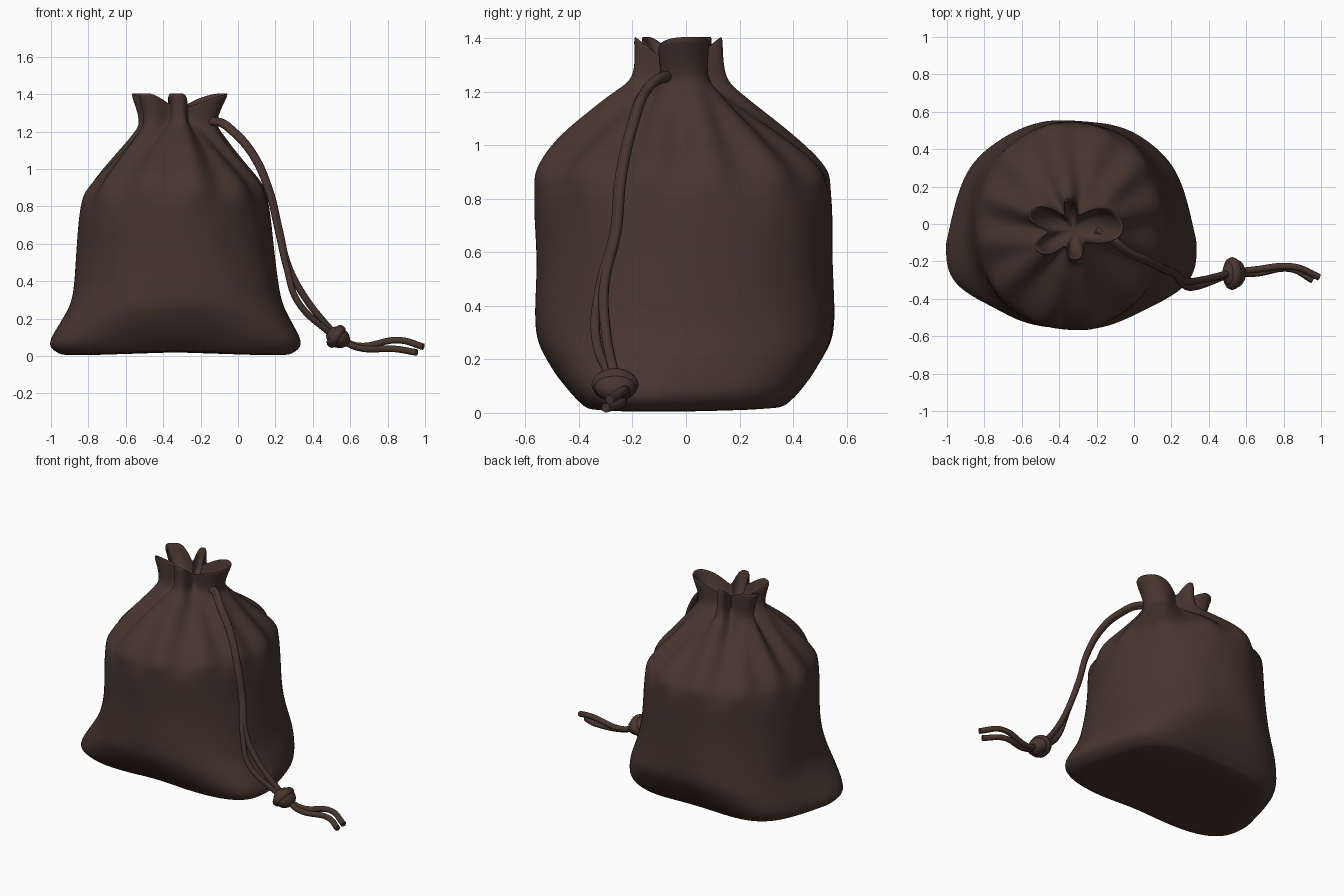
import bpy, bmesh, math
from mathutils import Vector

if "Cube" in bpy.data.objects:
    bpy.data.objects.remove(bpy.data.objects["Cube"])

leather = bpy.data.materials.new("dark brown leather")
leather.diffuse_color = (0.065, 0.036, 0.027, 1)
leather.use_nodes = True
leather.node_tree.nodes["Principled BSDF"].inputs["Base Color"].default_value = leather.diffuse_color
SEG = 160

# Pouch outline: z, x min, x max, y min, y max
KEYS = [
    (0.0, -0.93, 0.26, -0.37, 0.36),
    (0.06, -1.01, 0.34, -0.43, 0.42),
    (0.19, -0.945, 0.285, -0.515, 0.50),
    (0.31, -0.89, 0.235, -0.56, 0.55),
    (0.56, -0.86, 0.19, -0.56, 0.55),
    (0.82, -0.84, 0.165, -0.565, 0.54),
    (0.92, -0.79, 0.13, -0.555, 0.52),
    (1.04, -0.69, 0.03, -0.47, 0.40),
    (1.18, -0.57, -0.075, -0.30, 0.225),
    (1.26, -0.535, -0.11, -0.20, 0.15),
    (1.405, -0.592, -0.048, -0.195, 0.137),
]
# Gathered lobes of the mouth: direction and half width in degrees, reach
LOBES = [(12, 42, 1.0), (100, 17, 1.0), (155, 22, 1.1), (214, 22, 1.03), (272, 24, 1.0)]


def finish(obj, levels=0):
    obj.data.materials.append(leather)
    for p in obj.data.polygons:
        p.use_smooth = True
    if levels:
        m = obj.modifiers.new("smooth", "SUBSURF")
        m.levels = m.render_levels = levels


def spline(keys, steps):
    """Smooth rows through the key rows."""
    rows = []
    for i in range(len(keys) - 1):
        p0, p3 = keys[max(i - 1, 0)], keys[min(i + 2, len(keys) - 1)]
        for k in range(steps):
            t = k / steps
            rows.append([b + 0.5 * t * (c - a + t * (2 * a - 5 * b + 4 * c - d
                         + t * (3 * (b - c) + d - a)))
                         for a, b, c, d in zip(p0, keys[i], keys[i + 1], p3)])
    return rows + [list(keys[-1])]


def lobe(t):
    total = 0
    for a, w, reach in LOBES:
        d = (math.degrees(t) - a + 180) % 360 - 180
        total += reach * math.exp(-abs(d / w) ** 3)
    return min(1.1, total)


def ring_point(row, t, shrink=1):
    z, x0, x1, y0, y1 = row
    low = math.exp(-(z / 0.23) ** 2)
    u = min(1, max(0, (z - 0.8) / 0.47))
    fold = 1 if shrink < 1 else u ** 2.4
    cx = -0.335 + 0.015 * fold
    cy = -0.11 * low - 0.03 * fold
    c, s = math.cos(t), math.sin(t)
    n = 2.1 + (2.6 if s > 0 else 1.3) * low
    a = x1 - cx if c > 0 else cx - x0
    b = y1 - cy if s > 0 else cy - y0
    r = shrink * (abs(c / a) ** n + abs(s / b) ** n) ** (-1 / n)
    f = lobe(t)
    r *= 1 - fold * 0.56 * (1 - f)
    # pleats below the neck and soft dents on the sides
    if shrink == 1:
        r *= 1 - 0.045 * math.sin(math.pi * u) * (0.5 + math.cos(12 * t + 0.6))
    dent = max(0, min(1, (z - 0.1) * 5, (1.05 - z) * 5))
    r *= 1 + 0.012 * dent * math.sin(3 * t + 7 * z) * math.sin(5 * t - 4 * z)
    x, y = r * c, r * s
    # the base narrows toward the back
    x *= 1 - 0.2 * low * max(0, y / b)
    z += 0.025 * s * s * max(0, 1 - z / 0.15)
    z -= max(0, z - 1.24) * 0.45 * (1 - min(1, f))
    return Vector((cx + x, cy + y, z))


# Pouch: outer wall, then the lining running down into the closed mouth
rows = [(row, 1) for row in spline(KEYS, 3)]
for z, shrink in ((1.408, 0.94), (1.37, 0.88), (1.30, 0.74), (1.25, 0.5)):
    rows.append(([z] + list(KEYS[-1][1:]), shrink))
bm = bmesh.new()
loops = [[bm.verts.new(ring_point(row, 2 * math.pi * k / SEG, sh)) for k in range(SEG)]
         for row, sh in rows]
base = bm.verts.new((-0.335, -0.08, 0.02))
mouth = bm.verts.new((-0.32, -0.03, 1.23))
for k in range(SEG):
    j = (k + 1) % SEG
    for lo, hi in zip(loops, loops[1:]):
        bm.faces.new((lo[k], lo[j], hi[j], hi[k]))
    bm.faces.new((base, loops[0][j], loops[0][k]))
    bm.faces.new((mouth, loops[-1][k], loops[-1][j]))
mesh = bpy.data.meshes.new("pouch")
bm.to_mesh(mesh)
bm.free()
pouch = bpy.data.objects.new("pouch", mesh)
bpy.context.collection.objects.link(pouch)
finish(pouch, 1)


def cord(name, pts, radius=0.018):
    cu = bpy.data.curves.new(name, "CURVE")
    cu.dimensions = "3D"
    cu.bevel_depth = radius
    cu.bevel_resolution = 3
    cu.resolution_u = 8
    cu.use_fill_caps = True
    sp = cu.splines.new("BEZIER")
    sp.bezier_points.add(len(pts) - 1)
    for bp, p in zip(sp.bezier_points, pts):
        bp.co = p
        bp.handle_left_type = bp.handle_right_type = "AUTO"
    cu.materials.append(leather)
    obj = bpy.data.objects.new(name, cu)
    bpy.context.collection.objects.link(obj)


# Two drawstring strands from the neck to the knot, parting near the end
strand = [(-0.20, -0.03, 1.25), (-0.10, -0.09, 1.255), (-0.03, -0.145, 1.21),
          (0.08, -0.195, 1.085), (0.17, -0.24, 0.885), (0.22, -0.26, 0.68),
          (0.27, -0.305, 0.48), (0.36, -0.30, 0.31), (0.52, -0.26, 0.11)]
cord("drawstring_outer", strand, 0.019)
second = [Vector(p) + Vector((-0.006, -0.008, -0.008)) for p in strand]
second[-3] += Vector((-0.004, -0.008, 0))
second[-2] += Vector((-0.035, -0.03, -0.01))
cord("drawstring_inner", second)

# Loose cord ends
cord("cord_end_low", [(0.53, -0.26, 0.10), (0.64, -0.265, 0.045), (0.84, -0.24, 0.038),
                      (0.955, -0.30, 0.019)])
cord("cord_end_high", [(0.53, -0.26, 0.10), (0.64, -0.245, 0.055), (0.86, -0.23, 0.085),
                       (0.99, -0.285, 0.05)])

# Knot: a core with one wrapped turn
bpy.ops.mesh.primitive_uv_sphere_add(segments=24, ring_count=14, location=(0.535, -0.265, 0.1))
knot = bpy.context.object
knot.name = "knot"
knot.scale = (0.066, 0.078, 0.055)
knot.rotation_euler = (0, 0.5, 0)
finish(knot)
bpy.ops.mesh.primitive_torus_add(major_radius=0.052, minor_radius=0.028, major_segments=28,
                                 minor_segments=10, location=(0.525, -0.265, 0.105),
                                 rotation=(0, math.radians(125), 0))
wrap = bpy.context.object
wrap.name = "knot_wrap"
wrap.scale = (0.85, 1.1, 1)
finish(wrap)
